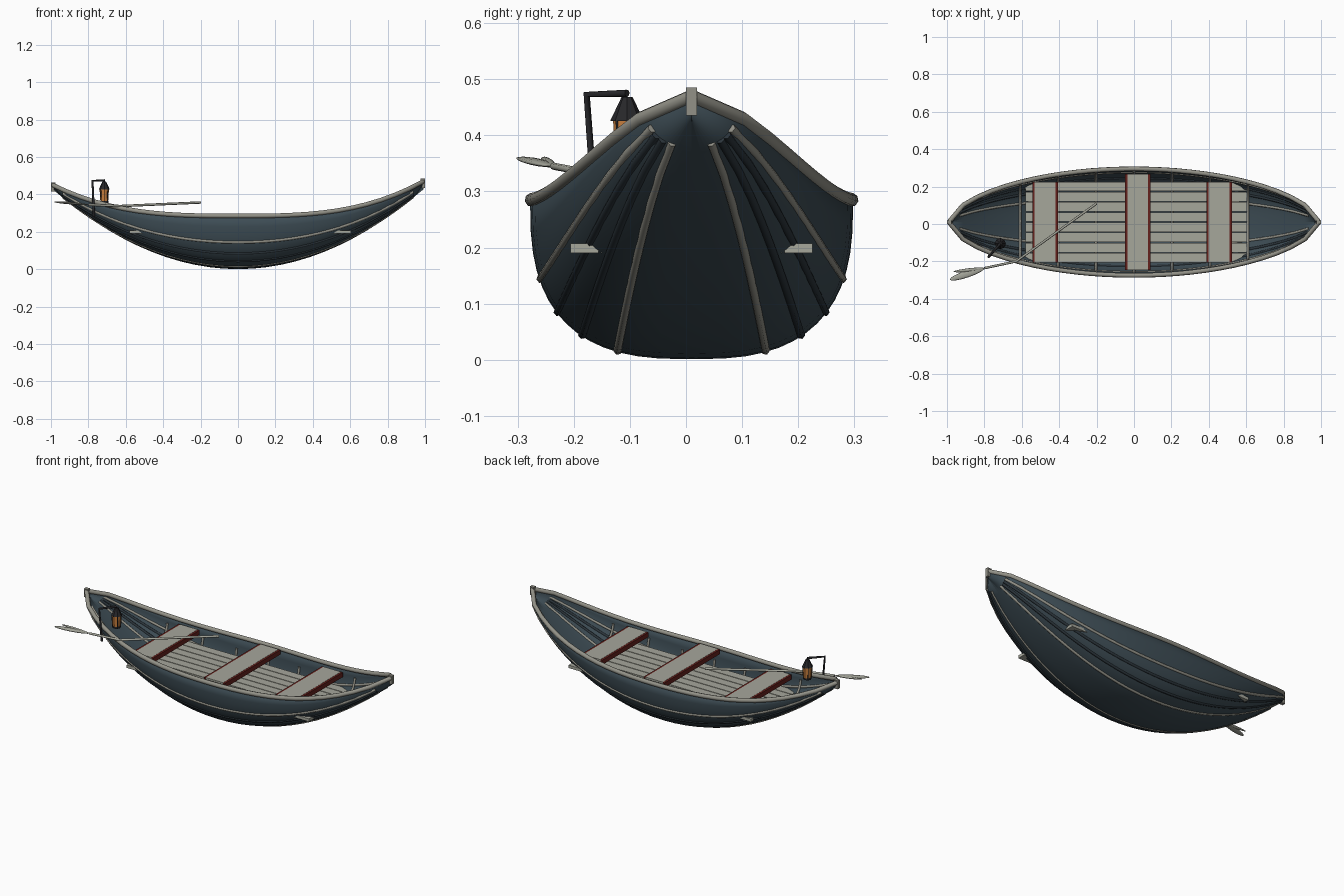
import bpy, bmesh, math
from mathutils import Vector

if "Cube" in bpy.data.objects:
    bpy.data.objects.remove(bpy.data.objects["Cube"])

CY = 0.01        # centreline of the boat
N = 2.75         # roundness of the hull section
END = 0.99       # where the sides meet


def material(name, rgb):
    m = bpy.data.materials.new(name)
    m.use_nodes = True
    m.diffuse_color = (*rgb, 1)
    m.node_tree.nodes["Principled BSDF"].inputs["Base Color"].default_value = (*rgb, 1)
    return m


PAINT = material("blue grey paint", (0.047, 0.073, 0.09))
DARK = material("dark strake paint", (0.025, 0.036, 0.045))
TRIM = material("weathered trim", (0.29, 0.285, 0.245))
WOOD = material("pale grey wood", (0.38, 0.385, 0.33))
RED = material("dark red edge", (0.13, 0.015, 0.012))
IRON = material("black iron", (0.02, 0.02, 0.023))
GLOW = material("amber glass", (0.6, 0.22, 0.05))


def mesh_object(name, bm, mat, smooth=False):
    bmesh.ops.recalc_face_normals(bm, faces=bm.faces)
    me = bpy.data.meshes.new(name)
    bm.to_mesh(me)
    bm.free()
    ob = bpy.data.objects.new(name, me)
    bpy.context.collection.objects.link(ob)
    me.materials.append(mat)
    if smooth:
        for p in me.polygons:
            p.use_smooth = True
    return ob


def box(name, lo, hi, mat):
    bm = bmesh.new()
    bmesh.ops.create_cube(bm, size=1)
    for v in bm.verts:
        v.co = [a + (b - a) * (c + 0.5) for a, b, c in zip(lo, hi, v.co)]
    return mesh_object(name, bm, mat)


def tube(name, points, radius, mat, sides=2):
    cu = bpy.data.curves.new(name, "CURVE")
    cu.dimensions = "3D"
    cu.bevel_depth = radius
    cu.bevel_resolution = sides
    cu.use_fill_caps = True
    sp = cu.splines.new("POLY")
    sp.points.add(len(points) - 1)
    for p, co in zip(sp.points, points):
        p.co = (*co, 1)
    ob = bpy.data.objects.new(name, cu)
    bpy.context.collection.objects.link(ob)
    cu.materials.append(mat)
    bpy.ops.object.select_all(action="DESELECT")
    ob.select_set(True)
    bpy.context.view_layer.objects.active = ob
    bpy.ops.object.convert(target="MESH")
    return ob


def cone(name, centre, r1, r2, height, mat, sides=8):
    bm = bmesh.new()
    bmesh.ops.create_cone(bm, cap_ends=True, segments=sides, radius1=r1, radius2=r2, depth=height)
    bmesh.ops.translate(bm, verts=bm.verts, vec=centre)
    return mesh_object(name, bm, mat)


# Hull lines: half width, sheer height and keel height along x
def half_width(x):
    return 0.285 * max(0, 1 - (x / END) ** 2) ** 0.6


def sheer(x):
    return 0.285 + (0.19 if x > 0 else 0.17) * abs(x) ** 3


def keel(x):
    return 0.004 + 0.435 * x * x


def section(x, a, inset=0.0):
    c, s = math.cos(a), math.sin(a)
    y = math.copysign(abs(c) ** (2 / N), c) * (half_width(x) - inset)
    z = sheer(x) - (sheer(x) - keel(x) - inset) * abs(s) ** (2 / N)
    return Vector((x, CY + y, z))


def stations(end, count):
    return [end * (2 * i / count - 1) for i in range(count + 1)]


# Hull shell
bm = bmesh.new()
rows = [[bm.verts.new(section(x, math.pi * j / 28)) for j in range(29)] for x in stations(END, 26)]
for r0, r1 in zip(rows, rows[1:]):
    for j in range(28):
        bm.faces.new((r0[j], r0[j + 1], r1[j + 1], r1[j]))
hull = mesh_object("hull", bm, PAINT, True)
solid = hull.modifiers.new("planking", "SOLIDIFY")
solid.thickness = 0.006
solid.offset = 0

# Rails and strakes on both sides
for side, label in ((1, "left"), (-1, "right")):
    rail = [section(x, 0 if side > 0 else math.pi) for x in stations(END, 26)]
    tube(label + "_rail", rail, 0.0125, TRIM)
    for k, (depth, mat) in enumerate(((0.5, TRIM), (0.71, DARK), (0.855, DARK), (0.955, TRIM))):
        a = math.asin(depth ** (N / 2))
        a = a if side > 0 else math.pi - a
        tube(f"{label}_strake_{k + 1}", [section(x, a) for x in stations(0.935, 26)], 0.008, mat, 1)

# Stem and stern posts
for s, label in ((1, "stem"), (-1, "stern")):
    top = sheer(s) + 0.01
    box(label + "_post", (s * 0.975, CY - 0.01, top - 0.05), (s, CY + 0.01, top), TRIM)

# Ribs inside the hull
for i in range(-3, 4):
    x = i * 0.203
    tube("rib", [section(x, math.pi * j / 20, 0.008) for j in range(1, 20)], 0.007, TRIM, 1)

# Floor boards
for i in range(8):
    y = CY + (i - 3.5) * 0.0545
    box("floor_board", (-0.58, y - 0.025, 0.19), (0.605, y + 0.025, 0.207), WOOD)

# Seats with red edges
for name, x, half in (("aft_seat", -0.475, 0.215), ("middle_seat", 0.02, 0.257), ("fore_seat", 0.455, 0.215)):
    top = 0.294
    box(name, (x - 0.056, CY - half, top - 0.024), (x + 0.056, CY + half, top), WOOD)
    for s in (-1, 1):
        e = sorted((x + s * 0.056, x + s * 0.068))
        box(name + "_edge", (e[0], CY - half, top - 0.028), (e[1], CY + half, top - 0.001), RED)

# Lantern bracket
tip = Vector((-0.715, -0.105, 0.475))
tube("lantern_bracket", [(-0.77, -0.163, 0.28), (-0.778, -0.177, 0.473), tip], 0.0065, IRON)

# Lantern
cone("lantern_cap", tip + Vector((0, 0, -0.028)), 0.03, 0.01, 0.042, IRON)
cone("lantern_glass", tip + Vector((0, 0, -0.08)), 0.021, 0.025, 0.064, GLOW)
cone("lantern_base", tip + Vector((0, 0, -0.116)), 0.023, 0.023, 0.01, IRON)
for k in range(4):
    a = math.pi / 2 * k + math.pi / 4
    d = Vector((math.cos(a), math.sin(a), 0))
    tube("lantern_bar", [tip + d * 0.022 + Vector((0, 0, -0.116)),
                         tip + d * 0.026 + Vector((0, 0, -0.048))], 0.0022, IRON, 1)

# Oar resting over the rail
neck = Vector((-0.8, -0.236, 0.345))
tube("oar_shaft", [(-0.2, 0.11, 0.357), (-0.63, -0.2, 0.338), neck], 0.0065, WOOD)


# Oar blades
def blade(name, start, end, width):
    bm = bmesh.new()
    bmesh.ops.create_uvsphere(bm, u_segments=12, v_segments=8, radius=1)
    axis = end - start
    along = axis.normalized()
    across = Vector((0, 0, 1)).cross(along).normalized()
    up = along.cross(across)
    for v in bm.verts:
        c = v.co.copy()
        v.co = (start + end) / 2 + axis / 2 * c.z + across * c.x * width + up * c.y * 0.006
    mesh_object(name, bm, WOOD, True)


blade("broad_blade", neck, Vector((-0.985, -0.298, 0.36)), 0.019)
blade("narrow_blade", neck, Vector((-0.965, -0.255, 0.36)), 0.009)
